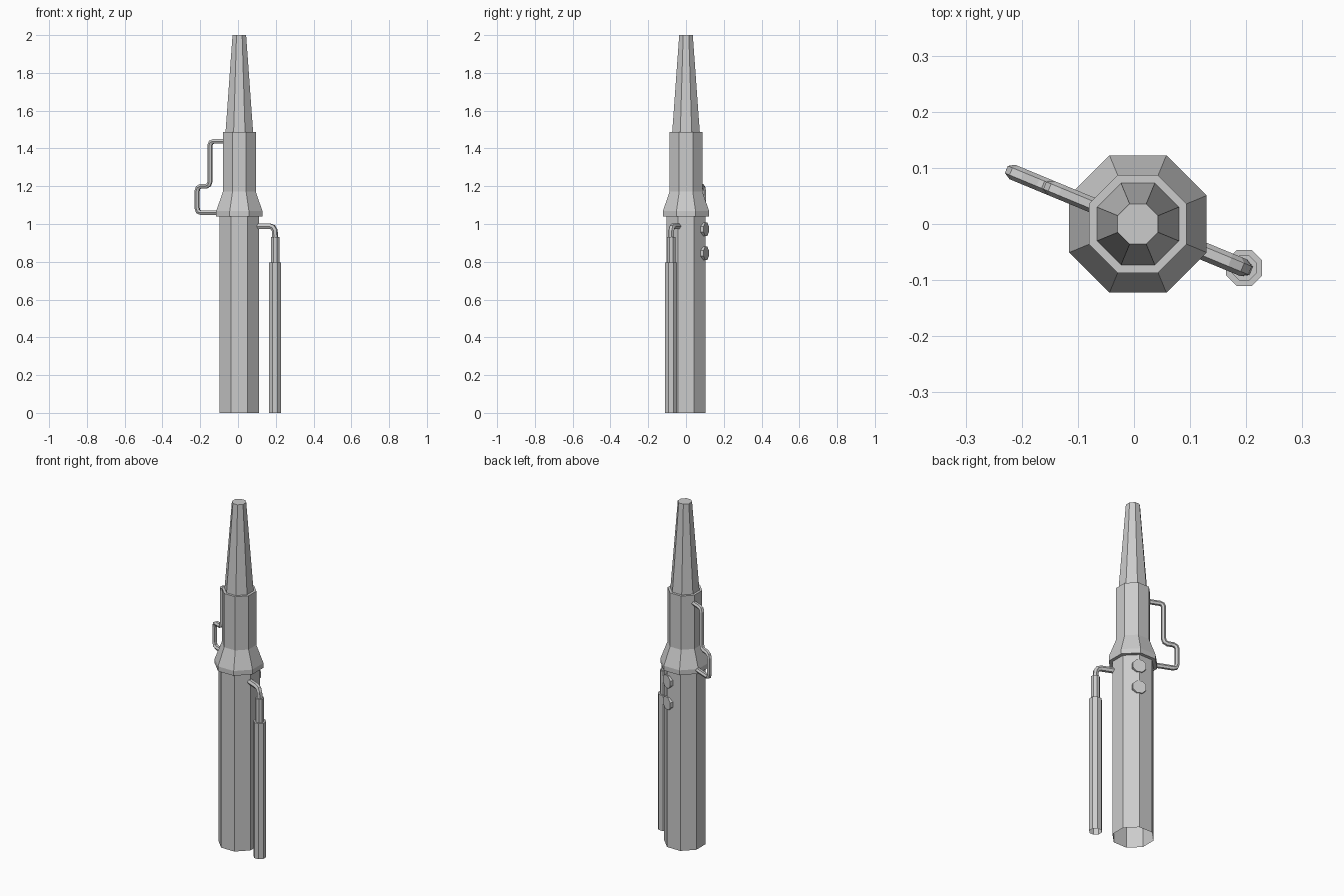
import bpy, bmesh, math
from mathutils import Matrix, Vector

default = bpy.data.objects.get("Cube")
if default:
    bpy.data.objects.remove(default, do_unlink=True)

AXIS_X = 0.007            # main body axis
TILT = math.radians(-22.5)  # plane holding both pipes

grey = bpy.data.materials.new("plain grey")
grey.use_nodes = True
grey.diffuse_color = (0.6, 0.6, 0.6, 1)
grey.node_tree.nodes["Principled BSDF"].inputs["Base Color"].default_value = (0.6, 0.6, 0.6, 1)


def add_object(name, data):
    obj = bpy.data.objects.new(name, data)
    data.materials.append(grey)
    bpy.context.collection.objects.link(obj)
    return obj


def octagon_lathe(name, profile, matrix, cap_start=False, cap_end=False):
    """Stack octagon rings from (apothem, height) pairs."""
    bm = bmesh.new()
    rings = []
    for apothem, z in profile:
        r = apothem / math.cos(math.pi / 8)
        angles = [math.pi / 8 + i * math.pi / 4 for i in range(8)]
        rings.append([bm.verts.new((r * math.cos(a), r * math.sin(a), z)) for a in angles])
    for low, high in zip(rings, rings[1:]):
        for i in range(8):
            j = (i + 1) % 8
            bm.faces.new((low[i], low[j], high[j], high[i]))
    if cap_start:
        bm.faces.new(rings[0][::-1])
    if cap_end:
        bm.faces.new(rings[-1])
    bm.transform(matrix)
    mesh = bpy.data.meshes.new(name)
    bm.to_mesh(mesh)
    bm.free()
    return add_object(name, mesh)


def radial(distance, z, angle=TILT):
    return Vector((AXIS_X + distance * math.cos(angle), distance * math.sin(angle), z))


def pipe(name, path, radius):
    """Six-sided pipe along (distance, height) points in the tilted plane."""
    curve = bpy.data.curves.new(name, "CURVE")
    curve.dimensions = "3D"
    curve.bevel_depth = radius
    curve.bevel_resolution = 1
    spline = curve.splines.new("POLY")
    spline.points.add(len(path) - 1)
    for point, (d, z) in zip(spline.points, path):
        point.co = (*radial(d, z), 1)
    spline.use_smooth = False
    obj = add_object(name, curve)
    bpy.ops.object.select_all(action="DESELECT")
    obj.select_set(True)
    bpy.context.view_layer.objects.active = obj
    bpy.ops.object.convert(target="MESH")


# Main barrel, flared collar, upper tube and tapered spout, open at the bottom
centre = Matrix.Translation((AXIS_X, 0, 0))
octagon_lathe("main_body", [(0.104, 0), (0.104, 1.04), (0.1225, 1.04), (0.1225, 1.068),
                            (0.087, 1.171), (0.087, 1.486), (0.073, 1.486), (0.036, 2)],
              centre, cap_end=True)

# Slim side tube with a narrower sleeve, open at the bottom
side = Matrix.Translation(radial(0.205, 0))
octagon_lathe("side_tube", [(0.032, 0), (0.032, 0.795), (0.022, 0.795), (0.022, 0.932)],
              side, cap_end=True)

# Elbow pipe joining the side tube to the barrel
pipe("elbow_pipe", [(0.08, 0.988), (0.175, 0.988), (0.193, 0.982), (0.203, 0.965),
                    (0.205, 0.92)], 0.016)

# Stepped loop pipe on the other side
pipe("loop_pipe", [(-0.07, 1.437), (-0.148, 1.437), (-0.162, 1.432), (-0.168, 1.417),
                   (-0.168, 1.225), (-0.174, 1.208), (-0.19, 1.2), (-0.22, 1.2),
                   (-0.236, 1.192), (-0.242, 1.176), (-0.242, 1.085), (-0.236, 1.066),
                   (-0.22, 1.06), (-0.09, 1.06)], 0.0138)

# Two round buttons on the back corner
facing = TILT + math.pi / 2
for name, z in (("upper_button", 0.972), ("lower_button", 0.845)):
    turn = Matrix.Rotation(facing, 4, "Z") @ Matrix.Rotation(math.pi / 2, 4, "Y")
    octagon_lathe(name, [(0.036, 0.094), (0.036, 0.116)],
                  Matrix.Translation((AXIS_X, 0, z)) @ turn, cap_start=True, cap_end=True)
